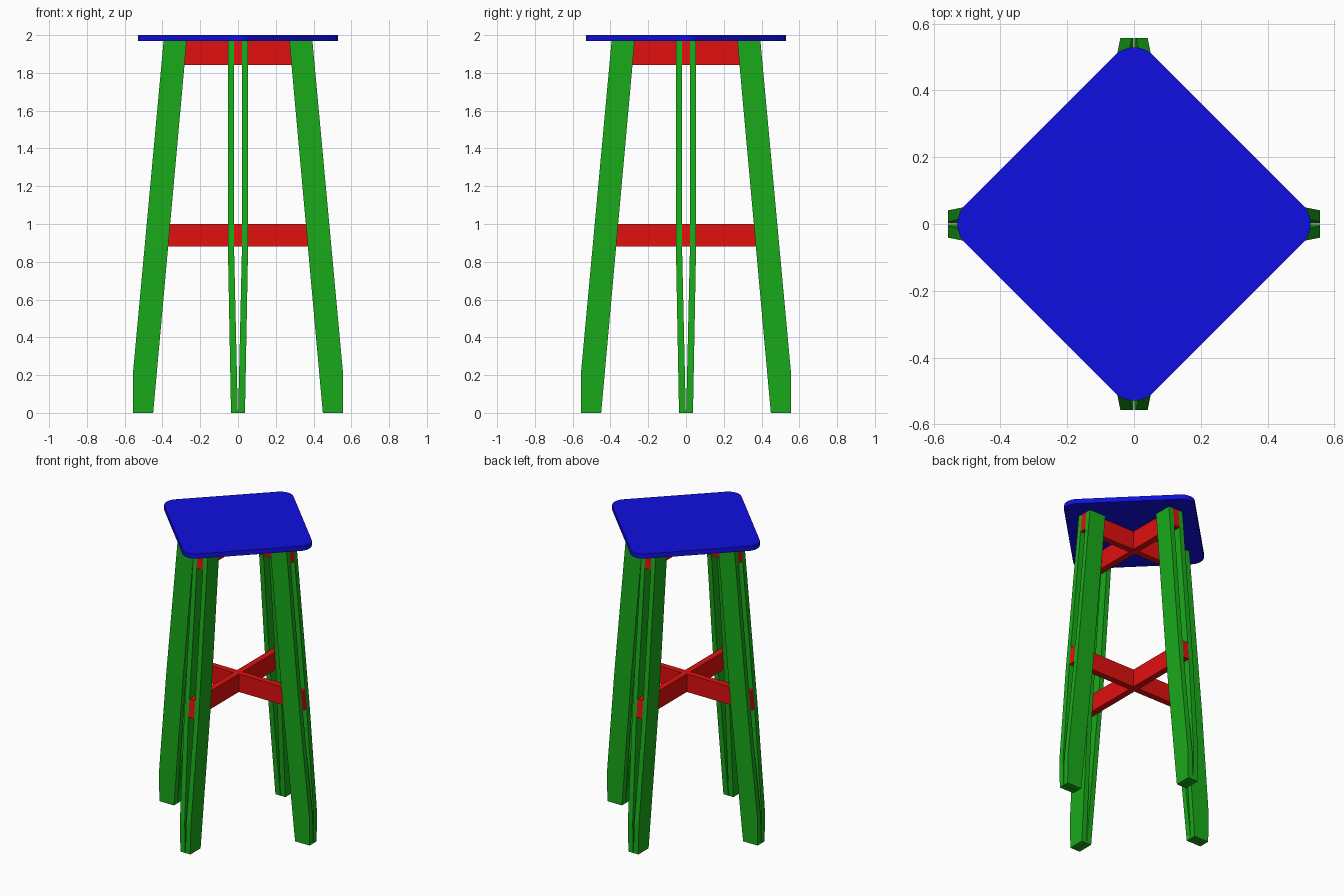
import bpy, bmesh, math
from mathutils import Matrix

if "Cube" in bpy.data.objects:
    bpy.data.objects.remove(bpy.data.objects["Cube"])

TOP, UNDER = 2.0, 1.968


def material(name, color):
    m = bpy.data.materials.new(name)
    m.diffuse_color = color
    m.use_nodes = True
    m.node_tree.nodes["Principled BSDF"].inputs["Base Color"].default_value = m.diffuse_color
    return m


GREEN = material("green_paint", (0.01, 0.4, 0.01, 1))
RED = material("red_paint", (0.75, 0.005, 0.005, 1))
BLUE = material("blue_paint", (0.005, 0.005, 0.75, 1))


def finish(bm, name, mat):
    bmesh.ops.recalc_face_normals(bm, faces=bm.faces[:])
    me = bpy.data.meshes.new(name)
    bm.to_mesh(me)
    bm.free()
    me.materials.append(mat)
    ob = bpy.data.objects.new(name, me)
    bpy.context.collection.objects.link(ob)
    return ob


def extrude(points, depth):
    """Prism from 3D outline points, pushed along the depth vector."""
    bm = bmesh.new()
    face = bm.faces.new([bm.verts.new(p) for p in points])
    ext = bmesh.ops.extrude_face_region(bm, geom=[face])["geom"]
    bmesh.ops.translate(bm, vec=depth, verts=[v for v in ext if isinstance(v, bmesh.types.BMVert)])
    return bm


def outer(z):
    """Outer edge of a leg at height z."""
    return 0.557 if z <= 0.2 else 0.557 - (z - 0.2) * 0.163 / (UNDER - 0.2)


def inner(z):
    """Inner edge of a leg at height z."""
    return 0.449 - z * 0.177 / UNDER


# Leg planks: two per leg, parallel at the top and pinched together at the foot
GAP, THICK, BEND = 0.021, 0.0325, 0.88


def plank(name, side, angle):
    bm = bmesh.new()
    rings = []
    for z in (0, 0.2, BEND, UNDER):
        t = min(z / BEND, 1)
        a = 0.001 + (GAP - 0.001) * t
        b = 0.037 + (GAP + THICK - 0.037) * t
        corners = ((inner(z), a), (outer(z), a), (outer(z), b), (inner(z), b))
        rings.append([bm.verts.new((x, side * y, z)) for x, y in corners])
    for lo, hi in zip(rings, rings[1:]):
        for i in range(4):
            j = (i + 1) % 4
            bm.faces.new((lo[i], lo[j], hi[j], hi[i]))
    bm.faces.new(rings[0])
    bm.faces.new(rings[-1])
    bm.transform(Matrix.Rotation(angle, 4, 'Z'))
    finish(bm, name, GREEN)


for i, label in enumerate(("right", "back", "left", "front")):
    plank(label + "_leg_plank_a", 1, i * math.pi / 2)
    plank(label + "_leg_plank_b", -1, i * math.pi / 2)


# Cross rails: ends flush with the legs, half-lapped where they cross
def rail(name, z0, z1, notch_top, angle):
    base, far = (z1, z0) if notch_top else (z0, z1)
    mid = (z0 + z1) / 2
    pts = [(-outer(base), base), (-GAP, base), (-GAP, mid), (GAP, mid),
           (GAP, base), (outer(base), base), (outer(far), far), (-outer(far), far)]
    bm = extrude([(x, -GAP, z) for x, z in pts], (0, 2 * GAP, 0))
    bm.transform(Matrix.Rotation(angle, 4, 'Z'))
    finish(bm, name, RED)


for label, z0, z1 in (("lower", 0.88, 1.0), ("upper", 1.843, UNDER)):
    rail(label + "_side_rail", z0, z1, True, 0)
    rail(label + "_depth_rail", z0, z1, False, math.pi / 2)

# Seat: rounded square set diagonally over the legs
HALF, RADIUS, SEG = 0.398, 0.082, 8
outline = []
for c in range(4):
    mid = c * math.pi / 2
    centre = math.sqrt(2) * (HALF - RADIUS)
    for s in range(SEG + 1):
        a = mid - math.pi / 4 + s * math.pi / 2 / SEG
        outline.append((centre * math.cos(mid) + RADIUS * math.cos(a),
                        centre * math.sin(mid) + RADIUS * math.sin(a), UNDER))
seat = finish(extrude(outline, (0, 0, TOP - UNDER)), "seat", BLUE)
bpy.context.view_layer.objects.active = seat
seat.select_set(True)
bpy.ops.object.shade_smooth_by_angle(angle=math.radians(30))
